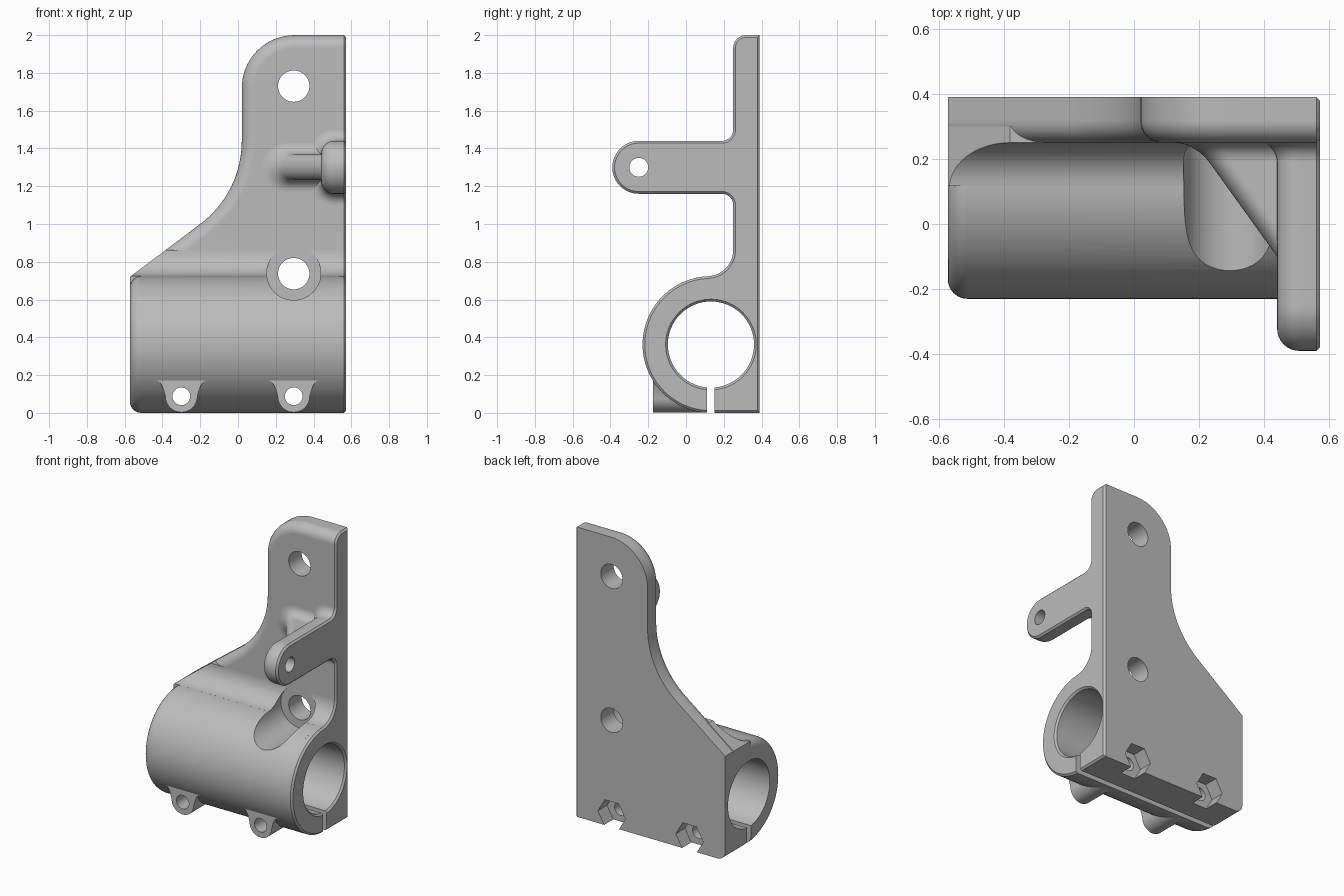
import bpy, bmesh
from math import sin, cos, radians, sqrt, hypot, degrees, atan2

cube = bpy.data.objects.get("Cube")
if cube:
    bpy.data.objects.remove(cube, do_unlink=True)

grey = bpy.data.materials.new("satin grey")
grey.use_nodes = True
COLOR = (0.5, 0.5, 0.5, 1)
grey.diffuse_color = COLOR
grey.node_tree.nodes["Principled BSDF"].inputs["Base Color"].default_value = COLOR

# Main dimensions
XR = 0.5725                      # half width
XI = 0.53                        # inner parts stop inside the side slab
FRONT, BACK = 0.25, 0.39         # plate thickness in y
CY, CZ, R = 0.132, 0.362, 0.362  # clamp barrel axis and radius
BORE = 0.228
COVE = 0.14                      # fillet between barrel and plate
COVE_Y = FRONT - COVE
COVE_Z = CZ + sqrt((R + COVE) ** 2 - (CY - COVE_Y) ** 2)
TOUCH = degrees(atan2(COVE_Z - CZ, COVE_Y - CY))
LUG_Z, LUG_R, LUG_Y = 1.3, 0.14, -0.25
HOLE_X, LOW_Z, TOP_Z = 0.295, 0.737, 1.73
CLAMP_X, CLAMP_Z = (-0.3, HOLE_X), 0.088
ROUND = 0.068


def arc(cx, cy, r, a, b, n=8):
    return [(cx + r * cos(radians(a + (b - a) * i / n)),
             cy + r * sin(radians(a + (b - a) * i / n))) for i in range(n + 1)]


def finish(name, bm):
    bmesh.ops.recalc_face_normals(bm, faces=bm.faces[:])
    mesh = bpy.data.meshes.new(name)
    bm.to_mesh(mesh)
    bm.free()
    ob = bpy.data.objects.new(name, mesh)
    bpy.context.collection.objects.link(ob)
    return ob


def loft(name, rings, bevel=0, segments=1, pick=None):
    """Skin a stack of equal rings, then round the edges that pick accepts."""
    bm = bmesh.new()
    rows = [[bm.verts.new(p) for p in ring] for ring in rings]
    n = len(rows[0])
    for lo, hi in zip(rows, rows[1:]):
        for i in range(n):
            j = (i + 1) % n
            bm.faces.new((lo[i], lo[j], hi[j], hi[i]))
    bm.faces.new(rows[0])
    bm.faces.new(rows[-1])
    bmesh.ops.recalc_face_normals(bm, faces=bm.faces[:])
    if bevel:
        edges = [e for e in bm.edges if pick(e.verts[0].co, e.verts[1].co)]
        bmesh.ops.bevel(bm, geom=edges, offset=bevel, segments=segments, profile=0.5,
                        affect='EDGES', clamp_overlap=False)
    return finish(name, bm)


def prism(name, pts, axis, a, b, **kw):
    """Extrude a (y, z) outline along x, or an (x, z) outline along y."""
    rings = [[(t, u, v) if axis == 'x' else (u, t, v) for u, v in pts] for t in (a, b)]
    return loft(name, rings, **kw)


def rod(name, u, v, r, axis, a, b, n=48):
    return prism(name, arc(u, v, r, 0, 360, n)[:-1], axis, a, b)


# Outlines
barrel_arc = arc(CY, CZ, R, TOUCH, 270, 44)
cove_arc = arc(COVE_Y, COVE_Z, COVE, 0, TOUCH - 180, 12)
lug_arc = arc(LUG_Y, LUG_Z, LUG_R, 90, 270, 28)
LUG_COVE = 0.06
inner_y = FRONT - LUG_COVE
side_outline = ([(BACK, 0), (BACK, 2)]
                + arc(FRONT + ROUND, 2 - ROUND, ROUND, 90, 180)
                + arc(inner_y, LUG_Z + LUG_R + LUG_COVE, LUG_COVE, 0, -90)
                + lug_arc
                + arc(inner_y, LUG_Z - LUG_R - LUG_COVE, LUG_COVE, 90, 0)
                + cove_arc + barrel_arc[1:])
SWEEP = 0.55
plate_outline = ([(XI, 0.3), (XI, 2)] + arc(0.3, 1.72, 0.28, 90, 180, 16)
                 + arc(0.02 - SWEEP, 1.44, SWEEP, 0, -53.3, 16)
                 + [(-XR, 0.72), (-XR, 0.3)])

# Solid parts
side_slab = prism("side_slab", side_outline, 'x', 0.52, XR, bevel=0.012,
                  pick=lambda p, q: min(p.x, q.x) > XR - 0.001)


def plate_rim(p, q):
    on_front = max(p.y, q.y) < FRONT + 0.001
    square = abs(p.x - q.x) < 1e-4 and (p.x > 0.5 or p.x < -0.5)
    return on_front and not square and max(p.z, q.z) > 0.31


plate = prism("mounting_plate", plate_outline, 'y', FRONT, BACK,
              bevel=ROUND, segments=8, pick=plate_rim)

barrel_outline = [(BACK, 0), (BACK, CZ + R)] + arc(CY, CZ, R, 90, 270, 44)
barrel = prism("clamp_barrel", barrel_outline, 'x', -XR, XI, bevel=0.06, segments=6,
               pick=lambda p, q: max(p.x, q.x) < -XR + 0.001
               and min(p.y, q.y) < BACK - 0.001)

cove = prism("barrel_fillet", cove_arc + [(cove_arc[-1][0], 0.61), (0.3, 0.61), (0.3, COVE_Z)],
             'x', -XR, XI)

lug = prism("lug", lug_arc + [(0.3, LUG_Z - LUG_R), (0.3, LUG_Z + LUG_R)], 'x', 0.44, XI,
            bevel=ROUND, segments=8,
            pick=lambda p, q: max(p.x, q.x) < 0.441 and min(p.y, q.y) < 0.29)


def flare(y):
    d = min(FRONT - y, LUG_COVE)
    return LUG_COVE - sqrt(max(0, LUG_COVE ** 2 - (LUG_COVE - d) ** 2))


def bar_slice(y, left, half, r):
    """Cross-section with rounded left corners, swelling as it nears the plate."""
    f = flare(y)
    upper = arc(left + r, LUG_Z + half - r, r + f, 90, 180, 10)
    lower = arc(left + r, LUG_Z - half + r, r + f, 180, 270, 10)
    pts = [(XI, LUG_Z + half + f)] + upper + lower + [(XI, LUG_Z - half - f)]
    return [(x, y, z) for x, z in pts]


flare_ys = [FRONT - LUG_COVE * (1 - cos(radians(a))) for a in range(90, -1, -10)] + [0.27]
lug_fillet = loft("lug_fillet", [bar_slice(min(y, FRONT), 0.44, LUG_R, 0.07)
                                 for y in flare_ys[:-1]])
rib = loft("gusset_rib", [bar_slice(y, 0.44 - 0.72 * (y + 0.1), 0.068, 0.0679)
                          for y in [-0.1] + flare_ys[:-1]])

# Clamp screw bosses: a round nose flaring out into the barrel
half_boss = [(0.14, 0.175), (0.118, 0.166), (0.103, 0.145), (0.092, 0.115)]
bosses = []
for name, x in zip(("right_boss", "left_boss"), CLAMP_X):
    pts = ([(x + u, v) for u, v in half_boss] + arc(x, CLAMP_Z, 0.085, 0, -180, 20)
           + [(x - u, v) for u, v in reversed(half_boss)])
    bosses.append(prism(name, pts, 'y', -0.175, 0.11))

# Cutters
bore = rod("bore_cutter", CY, CZ, BORE, 'x', -0.7, 0.7, 64)
rings = [[(x, u, v) for u, v in arc(CY, CZ, r, 0, 360, 64)[:-1]]
         for x, r in ((XR - 0.014, BORE - 0.002), (XR + 0.002, BORE + 0.014))]
bore_lip = loft("bore_lip_cutter", rings)
slit = prism("slit_cutter", [(0.11, -0.1), (0.15, -0.1), (0.15, 0.25), (0.11, 0.25)],
             'x', -0.7, 0.7)
low_hole = rod("low_hole_cutter", HOLE_X, LOW_Z, 0.083, 'y', -0.5, 0.5)
top_hole = rod("top_hole_cutter", HOLE_X, TOP_Z, 0.083, 'y', -0.5, 0.5)
counterbore = rod("counterbore_cutter", HOLE_X, LOW_Z + 0.003, 0.143, 'y', -0.5, FRONT)
lug_hole = rod("lug_hole_cutter", LUG_Y, LUG_Z, 0.05, 'x', 0.3, 0.7, 32)
clamp_holes = [rod("clamp_hole_cutter", x, CLAMP_Z, 0.047, 'y', -0.5, 0.5, 32) for x in CLAMP_X]
nut_pockets = [rod("nut_pocket_cutter", x, CLAMP_Z - 0.004, 0.105, 'y', 0.29, 0.5, 6)
               for x in CLAMP_X]
trim = prism("trim_cutter", plate_outline, 'y', -0.5, 0.5)

jobs = {
    side_slab: [bore, bore_lip, slit, lug_hole],
    plate: [bore, low_hole, top_hole],
    barrel: [bore, slit, counterbore, low_hole] + clamp_holes + nut_pockets,
    cove: [trim, counterbore, low_hole],
    lug: [lug_hole],
    lug_fillet: [],
    rib: [],
    bosses[0]: [bore, clamp_holes[0]],
    bosses[1]: [bore, clamp_holes[1]],
}

# Cut, shade and colour every part
for ob, cutters in jobs.items():
    for c in cutters:
        mod = ob.modifiers.new("cut", 'BOOLEAN')
        mod.object = c
        mod.operation = 'INTERSECT' if c is trim else 'DIFFERENCE'
        mod.solver = 'EXACT'
    bpy.context.view_layer.update()
    graph = bpy.context.evaluated_depsgraph_get()
    mesh = bpy.data.meshes.new_from_object(ob.evaluated_get(graph))
    ob.modifiers.clear()
    ob.data = mesh
    mesh.materials.clear()
    mesh.materials.append(grey)
    for poly in mesh.polygons:
        poly.material_index = 0

for c in {c for cs in jobs.values() for c in cs}:
    bpy.data.objects.remove(c, do_unlink=True)

for ob in bpy.context.view_layer.objects:
    ob.select_set(ob in jobs)
bpy.context.view_layer.objects.active = plate
bpy.ops.object.shade_smooth_by_angle(angle=radians(32))
for ob in jobs:
    ob.modifiers.new("even_shading", 'WEIGHTED_NORMAL').keep_sharp = True
